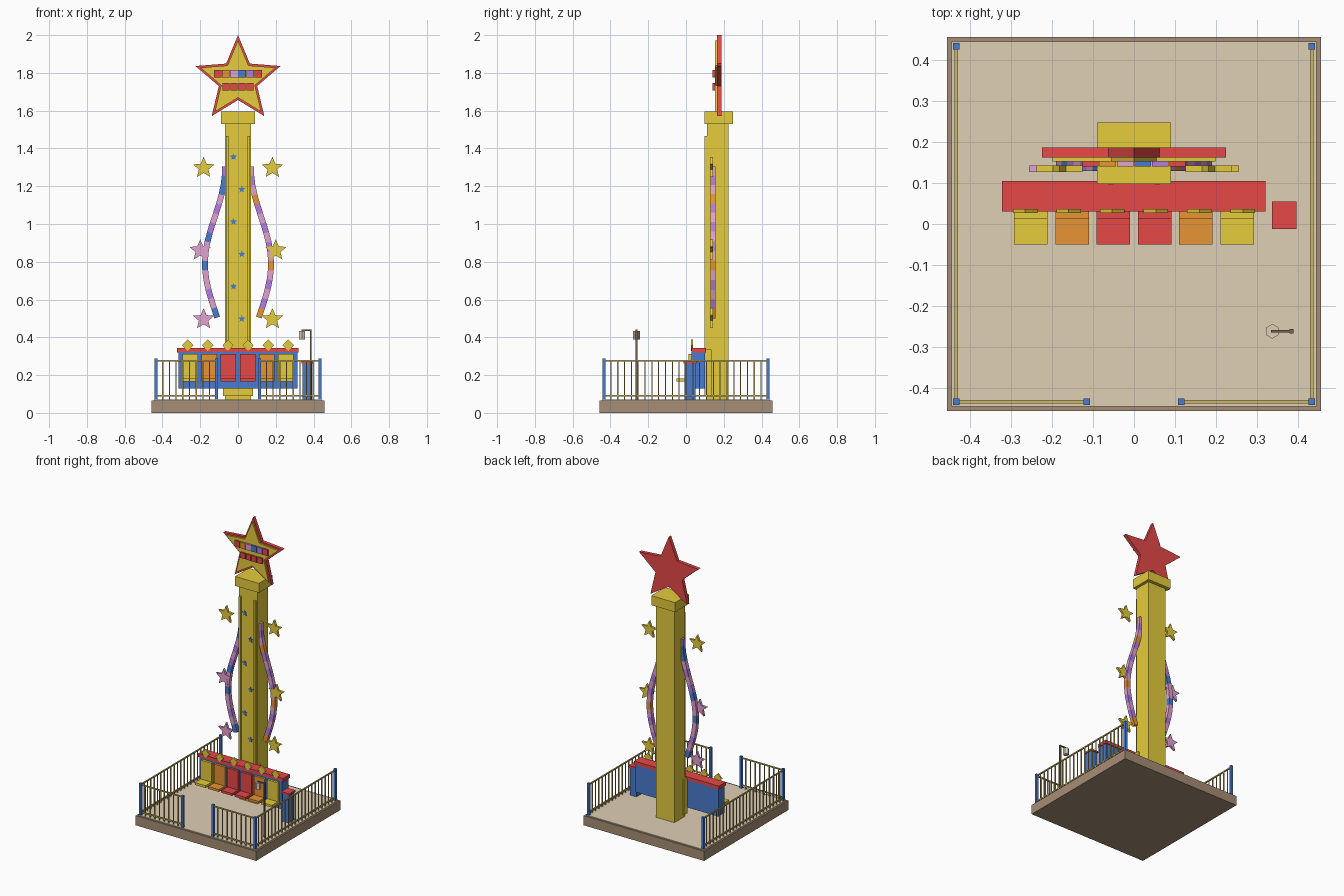
import bpy, bmesh, math
from math import sin, cos, pi

if "Cube" in bpy.data.objects:
    bpy.data.objects.remove(bpy.data.objects["Cube"], do_unlink=True)


def material(name, hex_rgb):
    lin = []
    for i in (0, 2, 4):
        c = int(hex_rgb[i:i + 2], 16) / 255
        lin.append(c / 12.92 if c < 0.04 else ((c + 0.055) / 1.055) ** 2.4)
    m = bpy.data.materials.new(name)
    m.use_nodes = True
    m.diffuse_color = (*lin, 1)
    m.node_tree.nodes["Principled BSDF"].inputs["Base Color"].default_value = (*lin, 1)
    return m


YELLOW = material("yellow", "E6CC3C")
RED = material("red", "E64848")
BLUE = material("blue", "4A7CD0")
ORANGE = material("orange", "EA9536")
PINK = material("pink", "E2A2D0")
PURPLE = material("purple", "B47CE2")
BROWN = material("brown", "A68D75")
BEIGE = material("beige", "DFD0B6")
METAL = material("dark_metal", "71644F")
BRASS = material("dull_brass", "CDB76A")


def finish(name, bm, *mats):
    bmesh.ops.recalc_face_normals(bm, faces=bm.faces)
    me = bpy.data.meshes.new(name)
    bm.to_mesh(me)
    bm.free()
    for m in mats:
        me.materials.append(m)
    ob = bpy.data.objects.new(name, me)
    bpy.context.collection.objects.link(ob)
    return ob


def add_box(bm, x, y, z):
    """Adds a box given as (low, high) ranges."""
    v = bmesh.ops.create_cube(bm, size=1)["verts"]
    for p in v:
        p.co = [r[0] if c < 0 else r[1] for c, r in zip(p.co, (x, y, z))]


def box(name, x, y, z, mat):
    bm = bmesh.new()
    add_box(bm, x, y, z)
    return finish(name, bm, mat)


def prism(name, points, y, mat):
    """Extrudes an (x, z) outline between two depths."""
    bm = bmesh.new()
    face = bm.faces.new([bm.verts.new((px, y[0], pz)) for px, pz in points])
    new = bmesh.ops.extrude_face_region(bm, geom=[face])["geom"]
    for v in new:
        if isinstance(v, bmesh.types.BMVert):
            v.co.y = y[1]
    return finish(name, bm, mat)


def star(name, cx, cz, r, y, mat, inner=0.45, tips=5):
    pts = []
    for i in range(tips * 2):
        a = pi / 2 + i * pi / tips
        rad = r if i % 2 == 0 else r * inner
        pts.append((cx + rad * cos(a), cz + rad * sin(a)))
    return prism(name, pts, y, mat)


# Platform with a paved top
box("platform", (-.457, .457), (-.457, .457), (0, .066), BROWN)
box("platform_paving", (-.446, .446), (-.446, .446), (.06, .07), BEIGE)

# Tower, cap and guide rails
box("tower", (-.07, .07), (.11, .225), (.07, 1.54), YELLOW)
box("tower_cap", (-.09, .09), (.098, .248), (1.53, 1.595), YELLOW)
for side, s in (("left", 1), ("right", -1)):
    box(side + "_guide_rail", sorted((s * .05, s * .063)), (.097, .112), (.09, 1.465), YELLOW)
for i in range(6):
    star(f"tower_star_{i + 1}", .02 if i % 2 else -.024, 1.355 - i * .1715, .02,
         (.106, .112), BLUE)

# Crown star with its coloured panels
star("crown_star", 0, 1.763, .237, (.163, .187), RED)
star("crown_star_face", 0, 1.763, .209, (.153, .165), YELLOW)
rows = ((1.775, 1.816, .02, (RED, ORANGE, PINK, BLUE, PURPLE, RED)),
        (1.708, 1.746, .0185, (RED, RED, RED, RED)))
for r, (z0, z1, half, mats) in enumerate(rows):
    for i, m in enumerate(mats):
        x = (i - (len(mats) - 1) / 2) * .0425
        box(f"crown_panel_{r + 1}_{i + 1}", (x - half, x + half), (.141, .155), (z0, z1), m)

# Wavy ribbons, coloured segment by segment from the bottom up
PALETTE = {"B": 0, "O": 1, "K": 2, "V": 3}


def ribbon(name, side, codes):
    bm = bmesh.new()
    rings = []
    for i in range(len(codes) + 1):
        z = .505 + .8 * i / len(codes)
        a = pi * (z - .79) / .5
        x = .122 + .053 * cos(a)
        slope = -.053 * pi / .5 * sin(a)
        n = math.hypot(1, slope)
        dx, dz = .0155 / n, -.0155 * slope / n
        rings.append([bm.verts.new((side * (x + k * dx), y, z + k * dz))
                      for k, y in ((-1, .129), (1, .129), (1, .156), (-1, .156))])
    for code, a, b in zip(codes, rings, rings[1:]):
        for k in range(4):
            f = bm.faces.new((a[k], a[k - 1], b[k - 1], b[k]))
            f.material_index = PALETTE[code]
    for ring, code in ((rings[0], codes[0]), (rings[-1], codes[-1])):
        bm.faces.new(ring).material_index = PALETTE[code]
    return finish(name, bm, BLUE, ORANGE, PINK, PURPLE)


ribbon("right_ribbon", -1, "BKVKKBKKBVKVKBBV")
ribbon("left_ribbon", 1, "OVKVKOKVKVKVOKVK")

# Stars floating beside the ribbons
for i, (x, z) in enumerate(((.182, 1.297), (.2, .86), (.182, .496))):
    star(f"left_side_star_{i + 1}", x, z, .059, (.127, .143), YELLOW)
    star(f"right_side_star_{i + 1}", -x, z, .059, (.127, .143), PINK if i else YELLOW)

# Ride carriage with slider, canopy and six seats
box("carriage_slider", (-.08, .08), (.098, .135), (.09, .335), YELLOW)
box("carriage_body", (-.315, .315), (.03, .1), (.13, .322), BLUE)
box("carriage_canopy", (-.323, .321), (.03, .105), (.32, .343), RED)
for i, m in enumerate((YELLOW, ORANGE, RED, RED, ORANGE, YELLOW)):
    x = (i - 2.5) * .1008
    bm = bmesh.new()
    add_box(bm, (x - .041, x + .041), (.014, .032), (.166, .312))
    add_box(bm, (x - .041, x + .041), (-.05, .032), (.166, .182))
    finish(f"seat_{i + 1}", bm, m)
    star(f"canopy_diamond_{i + 1}", (i - 2.5) * .1065, .358, .03, (.027, .037),
         YELLOW, inner=.71, tips=4)

# Operator booth
box("booth_body", (.342, .392), (-.007, .05), (.07, .264), BLUE)
box("booth_top", (.337, .397), (-.012, .055), (.262, .274), RED)

# Lamp post with hanging hexagonal lantern
bm = bmesh.new()
add_box(bm, (.38, .39), (-.267, -.257), (.07, .442))
add_box(bm, (.335, .385), (-.265, -.259), (.434, .442))
finish("lamp_post", bm, METAL)
bm = bmesh.new()
bmesh.ops.create_cone(bm, cap_ends=True, segments=6, radius1=.018, radius2=.018, depth=.044)
bmesh.ops.translate(bm, verts=bm.verts, vec=(.338, -.262, .411))
finish("lantern", bm, BEIGE)


# Railings: open at the back, with an entrance gap in front
def fence(name, start, end):
    bm = bmesh.new()
    (x0, y0), (x1, y1) = start, end
    for z in (.09, .277):
        add_box(bm, (x0 - .004, x1 + .004), (y0 - .004, y1 + .004), (z - .004, z + .004))
    n = round(math.hypot(x1 - x0, y1 - y0) / .036)
    for i in range(1, n):
        x, y = x0 + (x1 - x0) * i / n, y0 + (y1 - y0) * i / n
        add_box(bm, (x - .003, x + .003), (y - .003, y + .003), (.07, .277))
    finish(name, bm, BRASS)


E = .434
fence("right_fence", (-E, -E), (-E, E))
fence("left_fence", (E, -E), (E, E))
fence("front_right_fence", (-E, -E), (-.115, -E))
fence("front_left_fence", (.115, -E), (E, -E))
for i, (x, y) in enumerate(((E, E), (E, -E), (.115, -E))):
    for side, s in (("left", 1), ("right", -1)):
        box(f"{side}_fence_post_{i + 1}", (s * x - .008, s * x + .008),
            (y - .008, y + .008), (.07, .288), BLUE)
